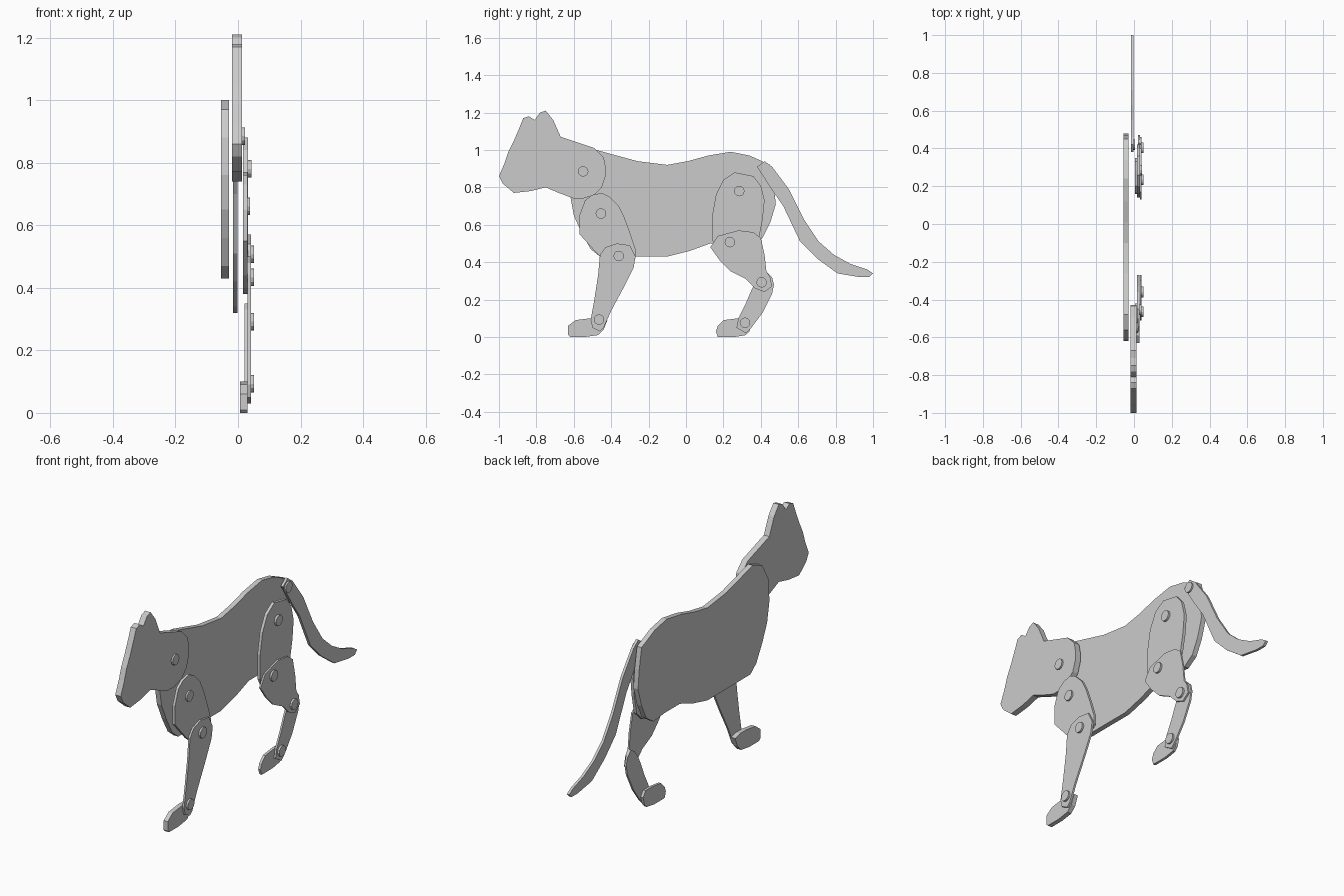
import bpy, bmesh, math


def plate(name, x0, x1, outline):
    """Flat cut-out: (y, z) outline in hundredths of a unit, extruded from x0 to x1."""
    bm = bmesh.new()
    face = bm.faces.new([bm.verts.new((x0, y / 100, z / 100)) for y, z in outline])
    ext = bmesh.ops.extrude_face_region(bm, geom=[face])
    for v in ext["geom"]:
        if isinstance(v, bmesh.types.BMVert):
            v.co.x = x1
    bmesh.ops.recalc_face_normals(bm, faces=bm.faces)
    mesh = bpy.data.meshes.new(name)
    bm.to_mesh(mesh)
    bm.free()
    bpy.context.collection.objects.link(bpy.data.objects.new(name, mesh))


def rivet(name, x0, x1, y, z, r=2.8, sides=12):
    """Round pin head lying on top of a plate."""
    ring = [2 * math.pi * i / sides for i in range(sides)]
    plate(name, x0, x1, [(y + r * math.cos(a), z + r * math.sin(a)) for a in ring])


# Torso, head and tail
plate("body", -0.055, -0.028, [
    (-48, 100), (-26, 94), (-10, 92), (1, 94), (12, 97), (24, 99), (34, 97),
    (45, 92), (47, 81), (48, 71), (45, 61), (41, 53), (35, 49), (26, 50), (13, 50),
    (2, 46), (-10, 43), (-27, 43), (-46, 43), (-51, 47), (-56, 56), (-60, 65),
    (-62, 76), (-61, 88), (-56, 97)])
plate("head", -0.019, 0.013, [
    (-100, 86), (-97, 93), (-95, 99), (-92, 105), (-89, 112), (-87, 117), (-84, 118),
    (-81, 116), (-78, 120), (-75, 121), (-71, 116), (-67, 107), (-58, 104), (-49, 101),
    (-44, 96), (-43, 91), (-43, 86), (-45, 80), (-49, 76), (-55, 74), (-60, 74),
    (-68, 77), (-75, 80), (-83, 78), (-92, 77), (-98, 82)])
plate("tail", -0.016, -0.002, [
    (38, 91), (42, 94), (46, 91), (55, 79), (63, 63), (71, 51), (79, 44), (88, 39),
    (97, 36), (100, 34), (98, 32), (93, 32), (81, 34), (70, 42), (61, 51), (52, 70),
    (45, 80), (40, 88)])

# Front leg
plate("front_upper_leg", 0.016, 0.03, [
    (-57, 55), (-57, 65), (-54, 73), (-50, 76), (-45, 77), (-41, 75), (-36, 70),
    (-33, 64), (-30, 56), (-27, 47), (-27, 42), (-33, 38), (-42, 40), (-47, 44)])
plate("front_lower_leg", 0.031, 0.041, [
    (-46, 44), (-43, 48), (-37, 50), (-30, 49), (-27, 43), (-28, 37), (-33, 27),
    (-40, 14), (-44, 5), (-46, 3), (-50, 5), (-51, 9), (-49, 20), (-47, 33)])
plate("front_paw", 0.006, 0.03, [
    (-63, 1), (-63, 6), (-59, 9), (-51, 10), (-46, 10), (-42, 9), (-44, 4),
    (-47, 1), (-54, 0), (-62, 0)])

# Hind leg
plate("hind_thigh", 0.016, 0.032, [
    (14, 52), (14, 65), (16, 76), (20, 84), (26, 88), (36, 86), (40, 81), (42, 73),
    (41, 63), (39, 53), (34, 48), (24, 46), (16, 48)])
plate("hind_knee", 0.032, 0.041, [
    (13, 48), (17, 54), (28, 57), (36, 56), (40, 53), (42, 44), (43, 35), (45, 32),
    (46, 27), (42, 24), (37, 26), (32, 31), (24, 35), (18, 41)])
plate("hind_shank", 0.021, 0.031, [
    (37, 29), (40, 33), (43, 35), (46, 32), (47, 28), (46, 23), (41, 13), (35, 5),
    (32, 2), (27, 5), (28, 10), (32, 18), (35, 25)])
plate("hind_paw", 0.006, 0.02, [
    (16, 3), (17, 6), (20, 9), (28, 10), (33, 10), (35, 7), (34, 3), (32, 1),
    (26, 0), (17, 0)])

# Joint rivets: name, base x, top x, y, z
for args in [
    ("neck", 0.013, 0.022, -55, 88.5), ("tail", -0.002, 0.006, 42, 89.5),
    ("shoulder", 0.03, 0.039, -45.5, 66), ("elbow", 0.041, 0.051, -36, 43.3),
    ("front_ankle", 0.041, 0.051, -46.5, 9.3), ("hip", 0.032, 0.043, 28.5, 78),
    ("knee", 0.041, 0.051, 23.5, 50.7), ("hock", 0.041, 0.051, 40.4, 29.2),
    ("hind_ankle", 0.031, 0.041, 31.5, 7.6),
]:
    rivet(args[0] + "_rivet", *args[1:])
